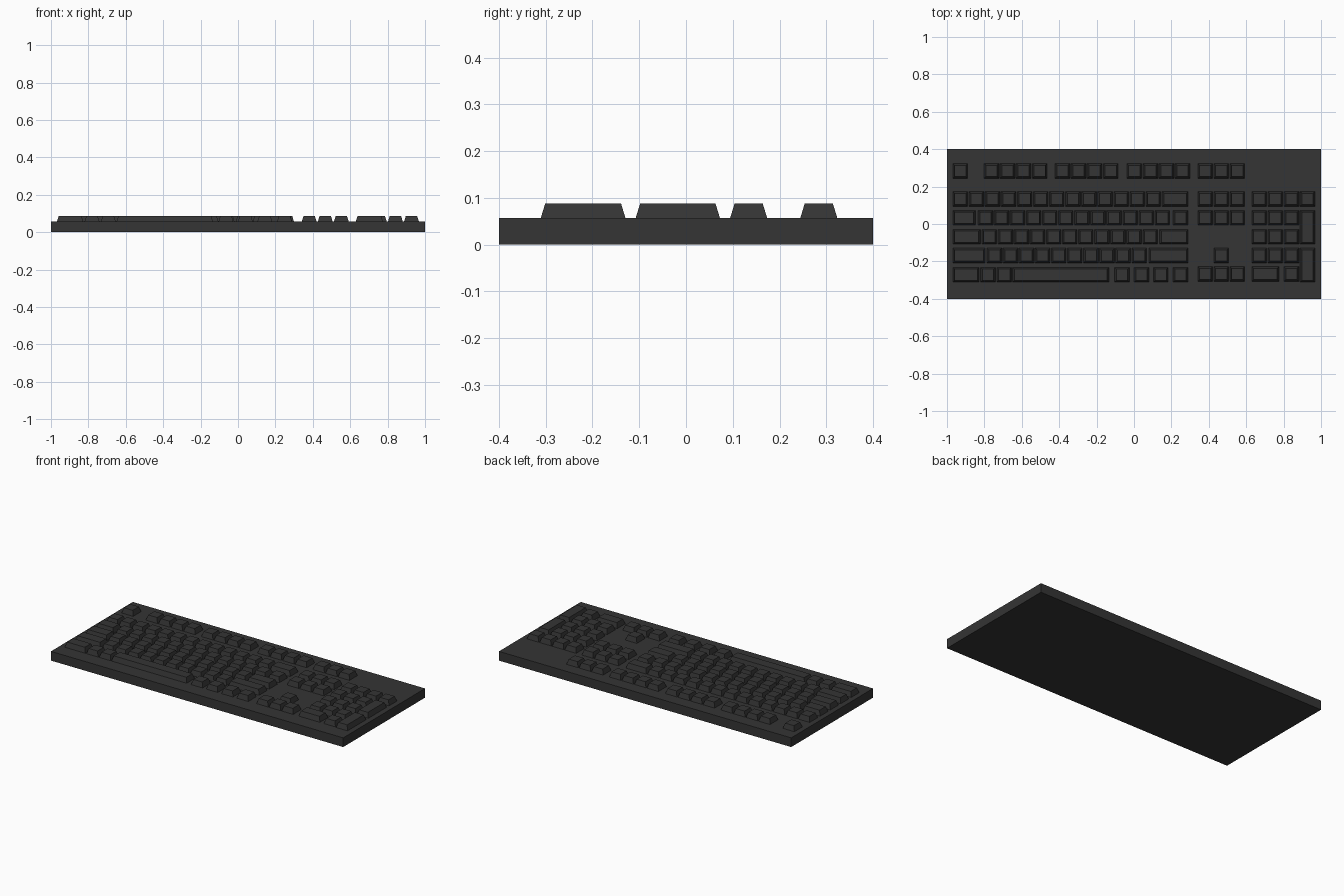
import bpy, bmesh

if "Cube" in bpy.data.objects:
    bpy.data.objects.remove(bpy.data.objects["Cube"])

BASE_TOP, KEY_TOP = 0.057, 0.088
KEY, PITCH, TAPER = 0.079, 0.086, 0.0095
R_FN, R_NUM, R_TAB, R_CAPS, R_SHIFT, R_CTRL = 0.284, 0.134, 0.033, -0.068, -0.169, -0.271

mat = bpy.data.materials.new("dark_plastic")
mat.diffuse_color = (0.035, 0.035, 0.035, 1)
mat.use_nodes = True
mat.node_tree.nodes["Principled BSDF"].inputs["Base Color"].default_value = mat.diffuse_color


def frustum(bm, x0, x1, y0, y1, z0, z1, t=0.0):
    """Box whose top is inset by t on all sides."""
    def ring(d, z):
        return [bm.verts.new(p) for p in ((x0 + d, y0 + d, z), (x1 - d, y0 + d, z),
                                          (x1 - d, y1 - d, z), (x0 + d, y1 - d, z))]
    a, b = ring(0, z0), ring(t, z1)
    bm.faces.new(a[::-1])
    bm.faces.new(b)
    for i in range(4):
        j = (i + 1) % 4
        bm.faces.new((a[i], a[j], b[j], b[i]))


def finish(bm, name):
    me = bpy.data.meshes.new(name)
    bm.to_mesh(me)
    bm.free()
    me.materials.append(mat)
    bpy.context.collection.objects.link(bpy.data.objects.new(name, me))


def keys(name, runs=(), wide=(), tall=()):
    """runs: (left x, row y, count); wide: (x0, x1, row y); tall: (left x, upper row, lower row)."""
    bm = bmesh.new()
    boxes = [(x + i * PITCH, x + i * PITCH + KEY, y, y) for x, y, n in runs for i in range(n)]
    boxes += [(x0, x1, y, y) for x0, x1, y in wide]
    boxes += [(x, x + KEY, lo, hi) for x, hi, lo in tall]
    for x0, x1, lo, hi in boxes:
        frustum(bm, x0, x1, lo - KEY / 2, hi + KEY / 2, BASE_TOP, KEY_TOP, TAPER)
    finish(bm, name)


# Flat slab case
bm = bmesh.new()
frustum(bm, -1, 1, -0.4, 0.4, 0, BASE_TOP)
finish(bm, "case")

L, R = -0.968, 0.29  # main block edges

# Escape key and three function groups
keys("function_keys", [(L, R_FN, 1), (-0.802, R_FN, 4), (-0.422, R_FN, 4), (-0.038, R_FN, 4)])

# Main typing block, row by row
keys("number_row", [(L, R_NUM, 13)], [(0.151, R, R_NUM)])
keys("upper_letter_row", [(-0.834, R_TAB, 12), (0.209, R_TAB, 1)], [(L, -0.848, R_TAB)])
keys("home_row", [(-0.813, R_CAPS, 11)], [(L, -0.822, R_CAPS), (0.137, R, R_CAPS)])
keys("lower_letter_row", [(-0.786, R_SHIFT, 10)], [(L, -0.796, R_SHIFT), (0.079, R, R_SHIFT)])
keys("bottom_row", [(-0.82, R_CTRL, 1), (-0.733, R_CTRL, 1)] +
     [(x, R_CTRL, 1) for x in (-0.104, 0.0, 0.104, 0.209)],
     [(L, -0.828, R_CTRL), (-0.649, -0.134, R_CTRL)])

# Navigation cluster and arrows
NX = 0.341
keys("navigation_keys", [(NX, y, 3) for y in (R_FN, R_NUM, R_TAB)])
keys("arrow_keys", [(NX + PITCH, R_SHIFT, 1), (NX, R_CTRL + 0.004, 3)])

# Number pad with two double-height keys and a wide zero
PX = 0.63
keys("number_pad",
     [(PX, R_NUM, 4)] + [(PX, y, 3) for y in (R_TAB, R_CAPS, R_SHIFT)] +
     [(PX + 2 * PITCH, R_CTRL + 0.004, 1)],
     [(PX, PX + 0.145, R_CTRL + 0.004)],
     [(PX + 3 * PITCH, R_TAB, R_CAPS), (PX + 3 * PITCH, R_SHIFT, R_CTRL)])
